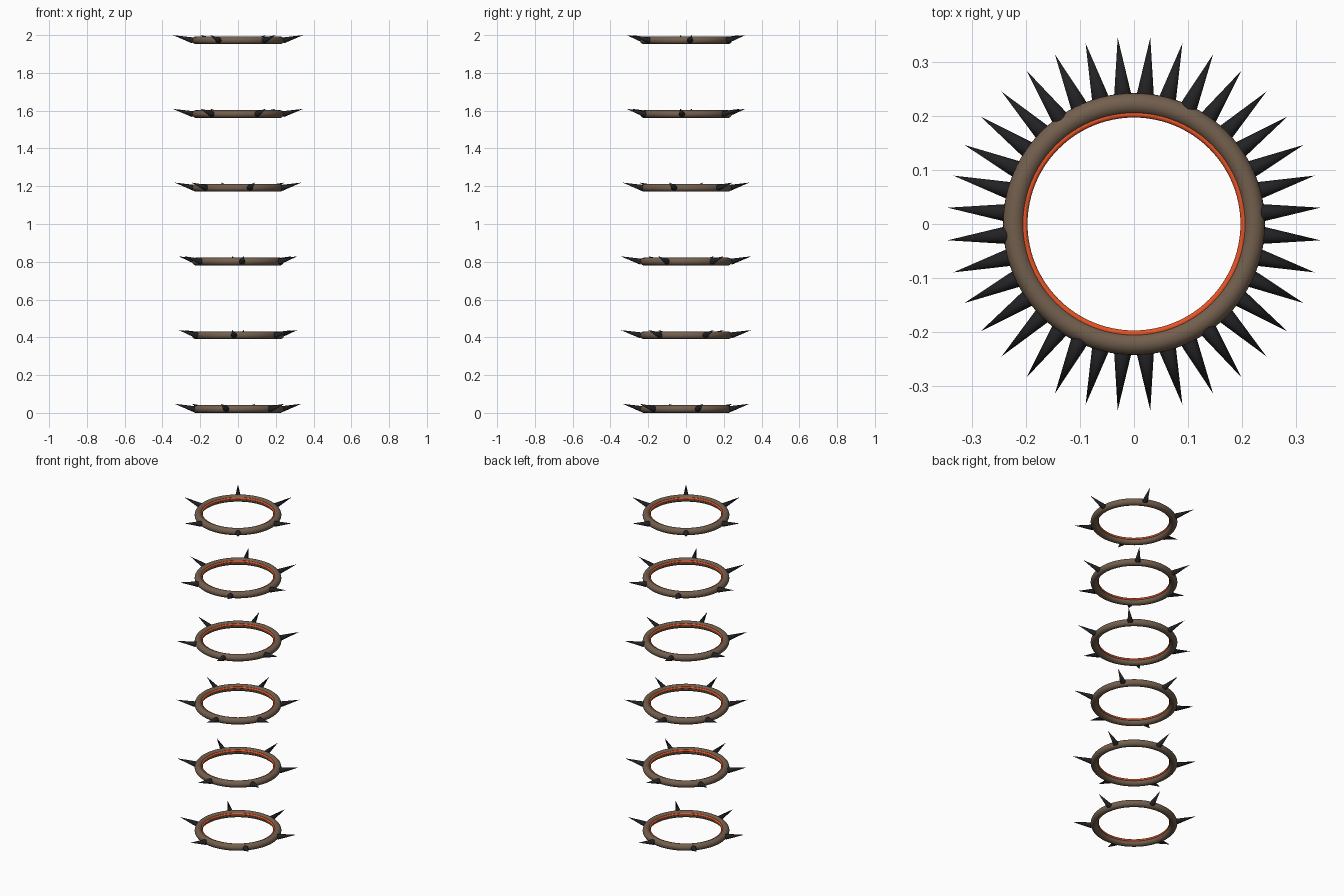
import bpy
from math import radians, cos, sin
from mathutils import Vector

if "Cube" in bpy.data.objects:
    bpy.data.objects.remove(bpy.data.objects["Cube"])

RINGS, SPIKES = 6, 6
MAJOR, MINOR = 0.2225, 0.0205
TIP_Z = 0.048
STEP = (2.0 - TIP_Z) / (RINGS - 1)


def material(name, rgb):
    mat = bpy.data.materials.new(name)
    mat.diffuse_color = (*rgb, 1)
    mat.use_nodes = True
    mat.node_tree.nodes["Principled BSDF"].inputs["Base Color"].default_value = mat.diffuse_color
    return mat


BROWN = material("brown", (0.17, 0.115, 0.075))
ORANGE = material("orange", (0.8, 0.09, 0.02))
BLACK = material("black", (0.016, 0.016, 0.018))


def finish(name, mat, angle):
    ob = bpy.context.object
    ob.name = name
    ob.data.materials.append(mat)
    bpy.ops.object.shade_smooth_by_angle(angle=radians(angle))
    return ob


def torus(name, major, minor, z, mat, sides):
    bpy.ops.mesh.primitive_torus_add(major_radius=major, minor_radius=minor,
                                     major_segments=96, minor_segments=sides,
                                     location=(0, 0, z))
    return finish(name, mat, 60)


def spike(name, angle, z):
    # Cone leaning slightly upward, from the ring's outer face to its tip
    out = Vector((cos(angle), sin(angle), 0))
    base = out * 0.24 + Vector((0, 0, z + 0.02))
    tip = out * 0.347 + Vector((0, 0, z + TIP_Z))
    axis = tip - base
    bpy.ops.mesh.primitive_cone_add(vertices=12, radius1=0.016, radius2=0,
                                    depth=axis.length, location=(base + tip) / 2,
                                    rotation=axis.to_track_quat('Z', 'Y').to_euler())
    return finish(name, BLACK, 40)


for i in range(RINGS):
    z = i * STEP
    # Thick ring with a thin glowing band set in its inner face
    torus(f"ring_{i + 1}", MAJOR, MINOR, z + MINOR, BROWN, 20)
    torus(f"inner_band_{i + 1}", 0.2035, 0.006, z + MINOR + 0.007, ORANGE, 12)
    # Spikes, turned ten degrees further on each ring
    for k in range(SPIKES):
        spike(f"spike_{i + 1}_{k + 1}", radians(15 + 10 * i + 60 * k), z)
